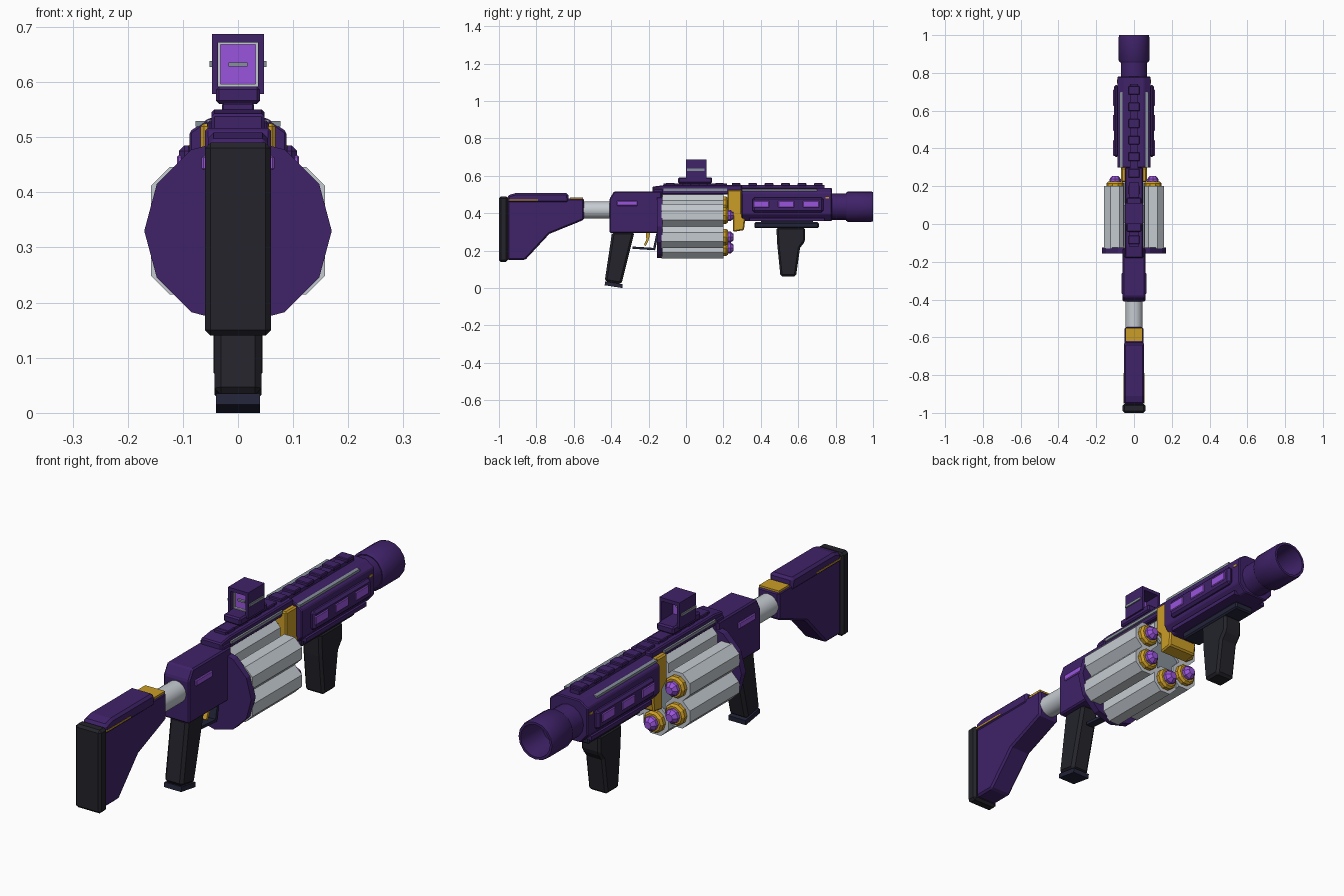
import bpy, bmesh, math
from mathutils import Matrix, Vector

if "Cube" in bpy.data.objects:
    bpy.data.objects.remove(bpy.data.objects["Cube"], do_unlink=True)


def material(name, r, g, b):
    m = bpy.data.materials.new(name)
    m.use_nodes = True
    m.diffuse_color = (r, g, b, 1)
    bsdf = next(n for n in m.node_tree.nodes if n.type == "BSDF_PRINCIPLED")
    bsdf.inputs["Base Color"].default_value = (r, g, b, 1)
    return m


PURPLE = material("deep purple", .05, .016, .14)
BLACK = material("soft black", .017, .017, .024)
SLATE = material("dark slate", .016, .018, .042)
SILVER = material("pale silver", .56, .6, .64)
STEEL = material("mid grey", .24, .28, .32)
GOLD = material("gold", .6, .34, .02)
VIOLET = material("bright violet", .32, .09, .72)


def finish(name, bm, mat, bevel=0, smooth=False):
    bmesh.ops.recalc_face_normals(bm, faces=bm.faces)
    me = bpy.data.meshes.new(name)
    bm.to_mesh(me)
    bm.free()
    me.materials.append(mat)
    ob = bpy.data.objects.new(name, me)
    bpy.context.collection.objects.link(ob)
    if bevel:
        mod = ob.modifiers.new("edge", "BEVEL")
        mod.width, mod.segments = bevel, 1
    if smooth:
        bpy.ops.object.select_all(action="DESELECT")
        ob.select_set(True)
        bpy.context.view_layer.objects.active = ob
        bpy.ops.object.shade_smooth_by_angle(angle=math.radians(35))
    return ob


def extrude(name, points, offset, mat, bevel=0):
    """Solid from a closed 3D outline pushed along an offset."""
    bm = bmesh.new()
    face = bm.faces.new([bm.verts.new(p) for p in points])
    new = bmesh.ops.extrude_face_region(bm, geom=[face], use_keep_orig=True)["geom"]
    bmesh.ops.translate(bm, vec=offset, verts=[v for v in new if isinstance(v, bmesh.types.BMVert)])
    return finish(name, bm, mat, bevel)


def slab(name, profile, half, mat, bevel=0):
    """Side profile (y, z) given width in x."""
    return extrude(name, [(-half, y, z) for y, z in profile], (2 * half, 0, 0), mat, bevel)


def box(name, x, y, z, mat, bevel=0):
    return extrude(name, [(x[0], y[0], z[0]), (x[1], y[0], z[0]), (x[1], y[0], z[1]), (x[0], y[0], z[1])],
                   (0, y[1] - y[0], 0), mat, bevel)


def mid_box(name, half, y, z, mat, bevel=0):
    return box(name, (-half, half), y, z, mat, bevel)


def side_boxes(name, x, y, z, mat, bevel=0):
    for s, side in ((1, "left"), (-1, "right")):
        box(f"{side}_{name}", (s * x[0], s * x[1]), y, z, mat, bevel)


def turned(name, rings, x, z, sides, mat, phase=0, smooth=False, closed=False):
    """Rings of (y, radius) around an axis along y; closed joins last ring to first."""
    bm = bmesh.new()
    loops = []
    for y, r in rings:
        angles = [2 * math.pi * i / sides + phase for i in range(sides)]
        loops.append([bm.verts.new((x + r * math.cos(a), y, z + r * math.sin(a))) for a in angles])
    pairs = list(zip(loops, loops[1:]))
    if closed:
        pairs.append((loops[-1], loops[0]))
    else:
        bm.faces.new(loops[0])
        bm.faces.new(loops[-1])
    for a, b in pairs:
        for i in range(sides):
            j = (i + 1) % sides
            bm.faces.new((a[i], a[j], b[j], b[i]))
    return finish(name, bm, mat, 0, smooth)


# Shoulder stock
mid_box("butt_pad", .06, (-1, -.952), (.14, .49), BLACK, .01)
slab("stock", [(-.955, .15), (-.86, .15), (-.73, .29), (-.545, .365), (-.545, .48), (-.955, .48)],
     .05, PURPLE, .008)
slab("cheek_rest", [(-.955, .455), (-.955, .495), (-.91, .508), (-.63, .508), (-.625, .455)],
     .054, PURPLE, .01)
side_boxes("stock_trim", (.04, .056), (-.95, -.79), (.468, .474), GOLD)
mid_box("stock_top_trim", .046, (-.62, -.55), (.476, .485), GOLD)
turned("stock_tube", [(-.56, .046), (-.39, .046)], 0, .417, 16, SILVER, smooth=True)

# Receiver, rear grip and trigger
slab("receiver", [(-.41, .295), (-.41, .475), (-.385, .517), (-.13, .517), (-.13, .295)], .06, PURPLE, .006)
side_boxes("receiver_window", (.055, .066), (-.37, -.26), (.44, .466), VIOLET, .003)
slab("rear_grip", [(-.395, .3), (-.275, .3), (-.345, .02), (-.435, .035)], .043, BLACK, .012)
slab("grip_cap", [(-.432, .035), (-.338, .02), (-.34, 0), (-.435, .015)], .04, SLATE)
slab("trigger", [(-.215, .3), (-.19, .3), (-.2, .255), (-.215, .225), (-.225, .23), (-.212, .26)], .01, GOLD)
slab("trigger_guard", [(-.285, .222), (-.285, .21), (-.165, .202), (-.145, .3), (-.157, .3), (-.175, .215)],
     .018, SLATE)

# Revolving magazine with shells
turned("magazine_plate", [(-.155, .17), (-.125, .17)], 0, .33, 12, PURPLE)
turned("magazine_core", [(-.125, .07), (.19, .07)], 0, .33, 12, STEEL)
for n in range(6):
    a = math.radians(30 + 60 * n)
    x, z = .115 * math.cos(a), .33 + .115 * math.sin(a)
    turned(f"chamber_{n + 1}", [(-.13, .063), (.2, .063)], x, z, 8, SILVER, math.pi / 8)
    turned(f"shell_ring_{n + 1}", [(.19, .046), (.215, .046), (.225, .038)], x, z, 10, GOLD)
    turned(f"shell_tip_{n + 1}", [(.22, .03), (.238, .03), (.255, .016)], x, z, 8, VIOLET)

# Upper frame over the magazine and its side rails
slab("upper_frame", [(-.18, .5), (-.18, .542), (-.12, .55), (.3, .55), (.3, .5)], .048, PURPLE, .005)
mid_box("rear_frame_block", .055, (-.175, -.125), (.36, .53), PURPLE, .004)
side_boxes("frame_rail", (.04, .056), (-.12, .22), (.52, .532), STEEL)

# Gold bracket joining the magazine to the fore end
slab("bracket", [(.222, .525), (.298, .525), (.298, .4), (.318, .38), (.31, .31), (.25, .3), (.25, .385), (.222, .41)],
     .068, GOLD, .006)

# Fore end with windowed side panels
half = [(.052, .535), (.088, .51), (.088, .395), (.055, .358)]
outline = half + [(-x, z) for x, z in reversed(half)]
extrude("fore_end", [(x, .298, z) for x, z in outline], (0, .482, 0), PURPLE, .004)
side_boxes("fore_panel", (.08, .107), (.355, .735), (.405, .485), PURPLE, .01)
for i in range(3):
    y = .355 + .133 * i
    side_boxes(f"fore_window_{i + 1}", (.1, .111), (y + .005, y + .09), (.43, .467), VIOLET, .003)
side_boxes("fore_rail", (.06, .077), (.3, .7), (.519, .529), STEEL)
side_boxes("lower_fore_strip", (.05, .08), (.34, .74), (.358, .375), PURPLE)
side_boxes("fore_trim", (.07, .09), (.745, .765), (.478, .486), GOLD)

# Barrel and hollow muzzle
turned("barrel", [(.76, .07), (.87, .07)], 0, .435, 16, PURPLE, smooth=True)
turned("muzzle", [(.855, .074), (.865, .081), (.99, .081), (1, .078), (1, .068), (.87, .06), (.865, .01)],
       0, .435, 16, PURPLE, smooth=True, closed=True)

# Toothed top rail
mid_box("top_rail", .022, (-.12, .74), (.53, .55), PURPLE)
for i in range(10):
    y = -.107 + .088 * i
    mid_box(f"rail_tooth_{i + 1}", .029, (y, y + .046), (.546, .562), PURPLE, .003)
mid_box("sight_rail", .026, (-.12, .22), (.545, .56), PURPLE)

# Sight: foot, hollow housing, lens and frame
mid_box("sight_foot", .04, (-.042, .14), (.56, .592), PURPLE, .006)
mid_box("sight_floor", .047, (0, .11), (.578, .592), PURPLE)
mid_box("sight_roof", .047, (0, .11), (.672, .687), PURPLE)
side_boxes("sight_wall", (.036, .047), (0, .11), (.585, .68), PURPLE)
side_boxes("sight_bar", (.045, .052), (.005, .1), (.627, .638), STEEL)
mid_box("sight_lens", .036, (.03, .036), (.59, .673), VIOLET)
side_boxes("lens_frame_side", (.032, .036), (.022, .032), (.592, .672), SILVER)
for name, z in (("lower", .592), ("upper", .668)):
    mid_box(f"lens_frame_{name}", .036, (.022, .032), (z, z + .004), SILVER)
mid_box("lens_marker", .017, (.02, .046), (.628, .635), STEEL)

# Fore grip
mid_box("fore_grip_mount", .045, (.365, .71), (.32, .352), SLATE, .006)
mid_box("mount_neck", .035, (.4, .68), (.345, .365), SLATE)
slab("fore_grip", [(.483, .325), (.637, .325), (.637, .25), (.61, .215), (.588, .062), (.505, .062), (.488, .23)],
     .044, BLACK, .01)
